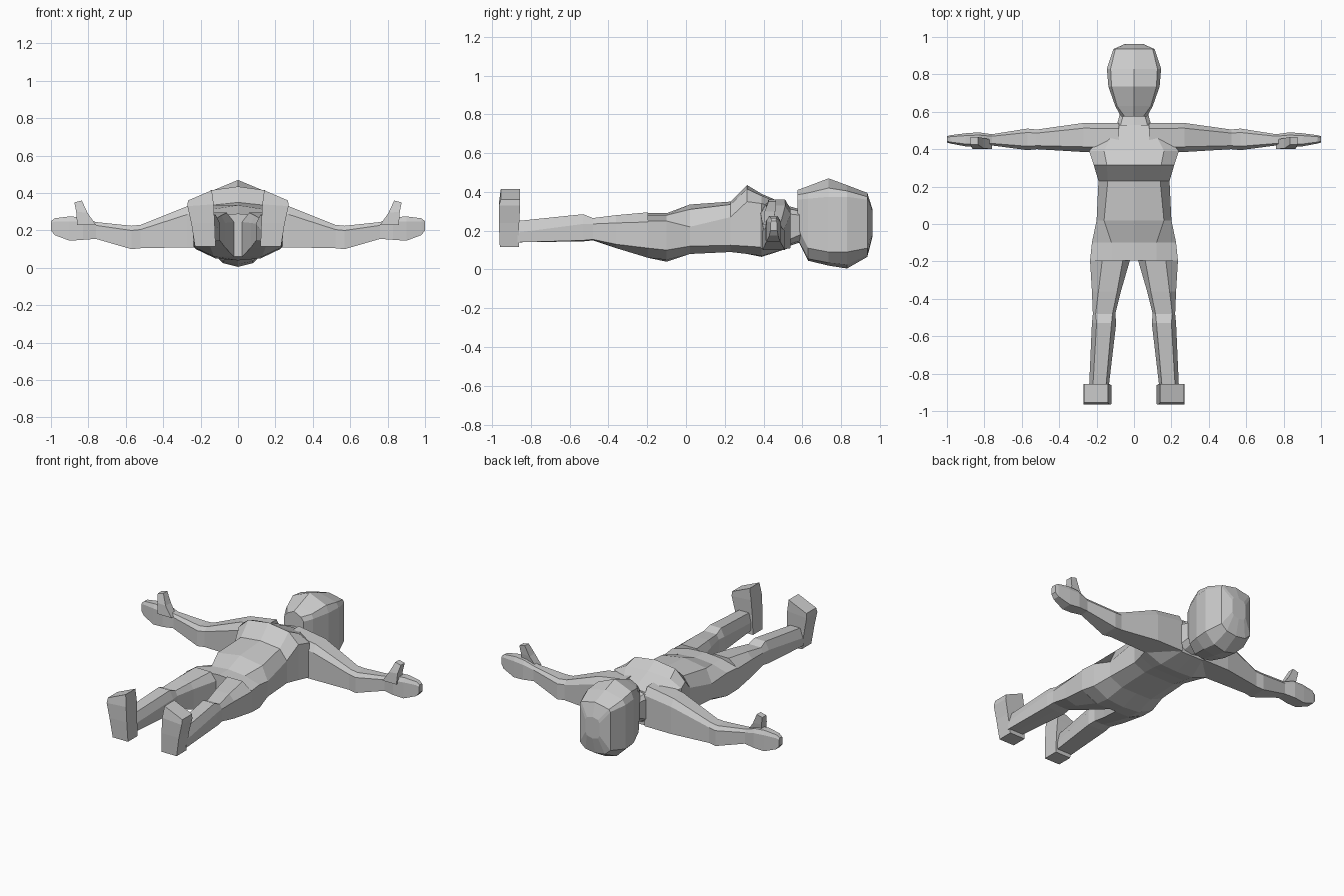
import bpy
import bmesh
from mathutils import Vector

old = bpy.data.objects.get("Cube")
if old:
    bpy.data.objects.remove(old, do_unlink=True)

# Single plain clay colour
grey = bpy.data.materials.new("light_grey")
grey.use_nodes = True
COLOUR = (0.6, 0.6, 0.6, 1)
grey.diffuse_color = COLOUR
grey.node_tree.nodes["Principled BSDF"].inputs["Base Color"].default_value = COLOUR


def loft(name, rings, side=1):
    """Skin a list of matching point rings and cap both ends; side=-1 mirrors in x."""
    mesh = bpy.data.meshes.new(name)
    bm = bmesh.new()
    loops = [[bm.verts.new(Vector((x * side, y, z))) for x, y, z in ring] for ring in rings]
    count = len(loops[0])
    for lower, upper in zip(loops, loops[1:]):
        for i in range(count):
            j = (i + 1) % count
            bm.faces.new((lower[i], lower[j], upper[j], upper[i]))
    bm.faces.new(loops[0][::-1])
    bm.faces.new(loops[-1])
    bmesh.ops.recalc_face_normals(bm, faces=bm.faces)
    bm.to_mesh(mesh)
    bm.free()
    mesh.materials.append(grey)
    obj = bpy.data.objects.new(name, mesh)
    bpy.context.collection.objects.link(obj)
    return obj


def body_ring(y, side_x, low, high, top_x, top_z, ridge, back_x, back_z, spine):
    """Symmetric ring across the body: spine, back edge, flank, front edge, front ridge."""
    half = [(back_x, back_z), (side_x, low), (side_x, high), (top_x, top_z)]
    left = [(x, y, z) for x, z in half]
    right = [(-x, y, z) for x, z in reversed(half)]
    return [(0, y, spine)] + left + [(0, y, ridge)] + right


def leg_ring(y, inner, outer, back, low, high, top, top_in, top_out):
    middle = (inner + outer) / 2
    section = [(inner, back), (middle, back), (outer, low), (outer, high),
               (top_out, top), (top_in, top), (inner, high)]
    return [(x, y, z) for x, z in section]


def arm_ring(x, front, back, bottom, top):
    """Box-like limb ring with narrow bevels along its upper edges."""
    bevel_y = (back - front) * 0.18
    bevel_z = (top - bottom) * 0.2
    section = [(front, bottom), (back, bottom), (back, top - bevel_z),
               (back - bevel_y, top), (front + bevel_y, top), (front, top - bevel_z)]
    return [(x, y, z) for y, z in section]


def box_ring(x_in, x_out, y_front, y_back, z_in, z_out):
    return [(x_in, y_front, z_in), (x_out, y_front, z_out),
            (x_out, y_back, z_out), (x_in, y_back, z_in)]


# Torso from the hips up to the shoulders
torso = [
    (-.195, .235, .11, .25, .12, .28, .29, .12, .06, .06),
    (-.1, .225, .1, .25, .12, .28, .29, .12, .05, .04),
    (.02, .2, .12, .22, .16, .31, .335, .11, .08, .08),
    (.23, .19, .125, .27, .14, .335, .35, .11, .09, .09),
    (.315, .215, .12, .35, .145, .415, .435, .12, .08, .08),
    (.39, .24, .115, .34, .16, .38, .39, .12, .07, .065),
    (.53, .12, .12, .3, .09, .325, .33, .08, .11, .11),
]
loft("torso", [body_ring(*row) for row in torso])

# Neck, running into the head
neck = [
    (.5, .1, .14, .29, .08, .32, .335, .06, .12, .11),
    (.59, .075, .18, .28, .055, .3, .31, .05, .15, .14),
    (.66, .07, .18, .28, .05, .3, .31, .05, .15, .14),
]
loft("neck", [body_ring(*row) for row in neck])

# Head from the chin to the crown
head = [
    (.575, .07, .22, .36, .05, .385, .41, .04, .16, .155),
    (.63, .1, .11, .365, .09, .395, .43, .06, .055, .045),
    (.735, .137, .09, .375, .12, .42, .47, .08, .035, .02),
    (.83, .145, .09, .375, .125, .405, .435, .08, .025, .005),
    (.935, .11, .11, .36, .1, .375, .395, .07, .075, .065),
    (.962, .05, .2, .28, .04, .3, .31, .04, .18, .17),
]
loft("head", [body_ring(*row) for row in head])

leg = [
    (-.195, .022, .235, .06, .11, .245, .295, .06, .17),
    (-.36, .07, .225, .11, .13, .24, .28, .09, .19),
    (-.48, .1, .22, .15, .155, .235, .265, .115, .205),
    (-.53, .095, .225, .145, .15, .235, .285, .12, .2),
    (-.87, .135, .24, .14, .14, .19, .25, .15, .22),
]
foot = [
    (.12, .23, -.96, -.86, .115, .115),
    (.125, .25, -.965, -.86, .24, .24),
    (.13, .27, -.965, -.855, .34, .33),
    (.14, .268, -.955, -.855, .415, .36),
]
arm = [
    (.08, .38, .54, .11, .36),
    (.27, .385, .54, .11, .33),
    (.52, .4, .505, .105, .23),
    (.57, .395, .51, .1, .225),
    (.76, .42, .48, .155, .245),
]
hand = [
    (.76, .42, .48, .155, .245),
    (.83, .41, .49, .15, .27),
    (.9, .415, .485, .145, .275),
    (.98, .43, .475, .175, .265),
    (1, .435, .47, .2, .25),
]
thumb = [
    (.76, .86, .4, .45, .23, .23),
    (.805, .865, .405, .46, .295, .3),
    (.835, .875, .425, .465, .36, .35),
]

# Paired limbs
for label, side in (("left", 1), ("right", -1)):
    loft(label + "_leg", [leg_ring(*row) for row in leg], side)
    loft(label + "_foot", [box_ring(*row) for row in foot], side)
    loft(label + "_arm", [arm_ring(*row) for row in arm], side)
    loft(label + "_hand", [arm_ring(*row) for row in hand], side)
    loft(label + "_thumb", [box_ring(*row) for row in thumb], side)
